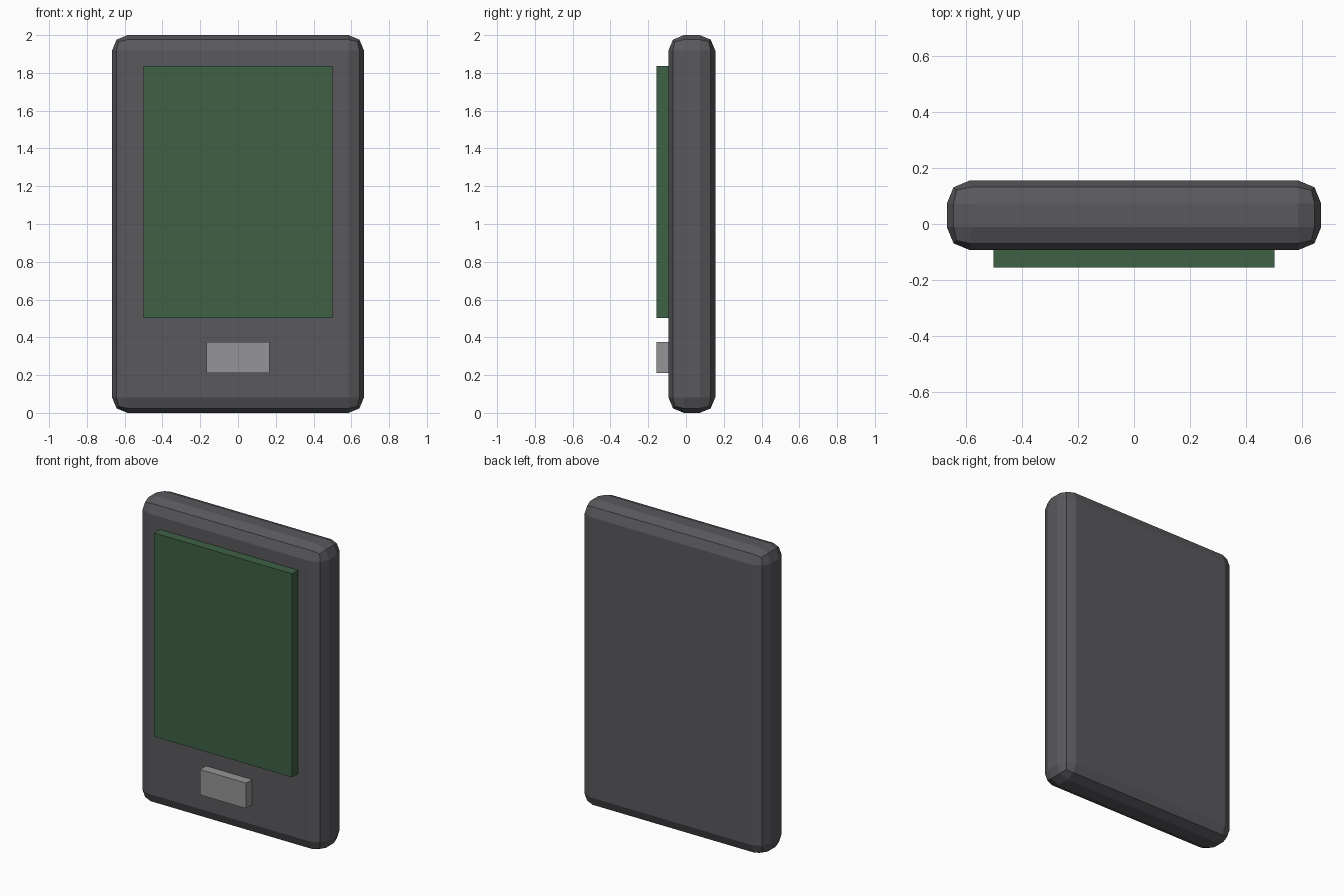
import bpy

if "Cube" in bpy.data.objects:
    bpy.data.objects.remove(bpy.data.objects["Cube"])


def material(name, rgb):
    mat = bpy.data.materials.new(name)
    mat.diffuse_color = (*rgb, 1)
    mat.use_nodes = True
    mat.node_tree.nodes["Principled BSDF"].inputs["Base Color"].default_value = mat.diffuse_color
    return mat


def box(name, x, y, z, mat):
    """Axis-aligned box from (min, max) ranges."""
    ranges = (x, y, z)
    bpy.ops.mesh.primitive_cube_add(size=1, location=[(a + b) / 2 for a, b in ranges])
    obj = bpy.context.object
    obj.name = name
    obj.scale = [b - a for a, b in ranges]
    bpy.ops.object.transform_apply(location=False, rotation=False, scale=True)
    obj.data.materials.append(mat)
    return obj


# Casing: slab with two-step chamfered edges
casing = box("casing", (-0.667, 0.667), (-0.093, 0.155), (0, 2),
             material("dark_grey", (0.10, 0.10, 0.11)))
bevel = casing.modifiers.new("rounded_edges", "BEVEL")
bevel.width = 0.082
bevel.segments = 2

# Raised screen and button, seated slightly into the front face
box("screen", (-0.5, 0.5), (-0.155, -0.08), (0.503, 1.836),
    material("screen_green", (0.05, 0.12, 0.06)))
box("button", (-0.167, 0.167), (-0.155, -0.08), (0.21, 0.376),
    material("light_grey", (0.30, 0.30, 0.31)))
